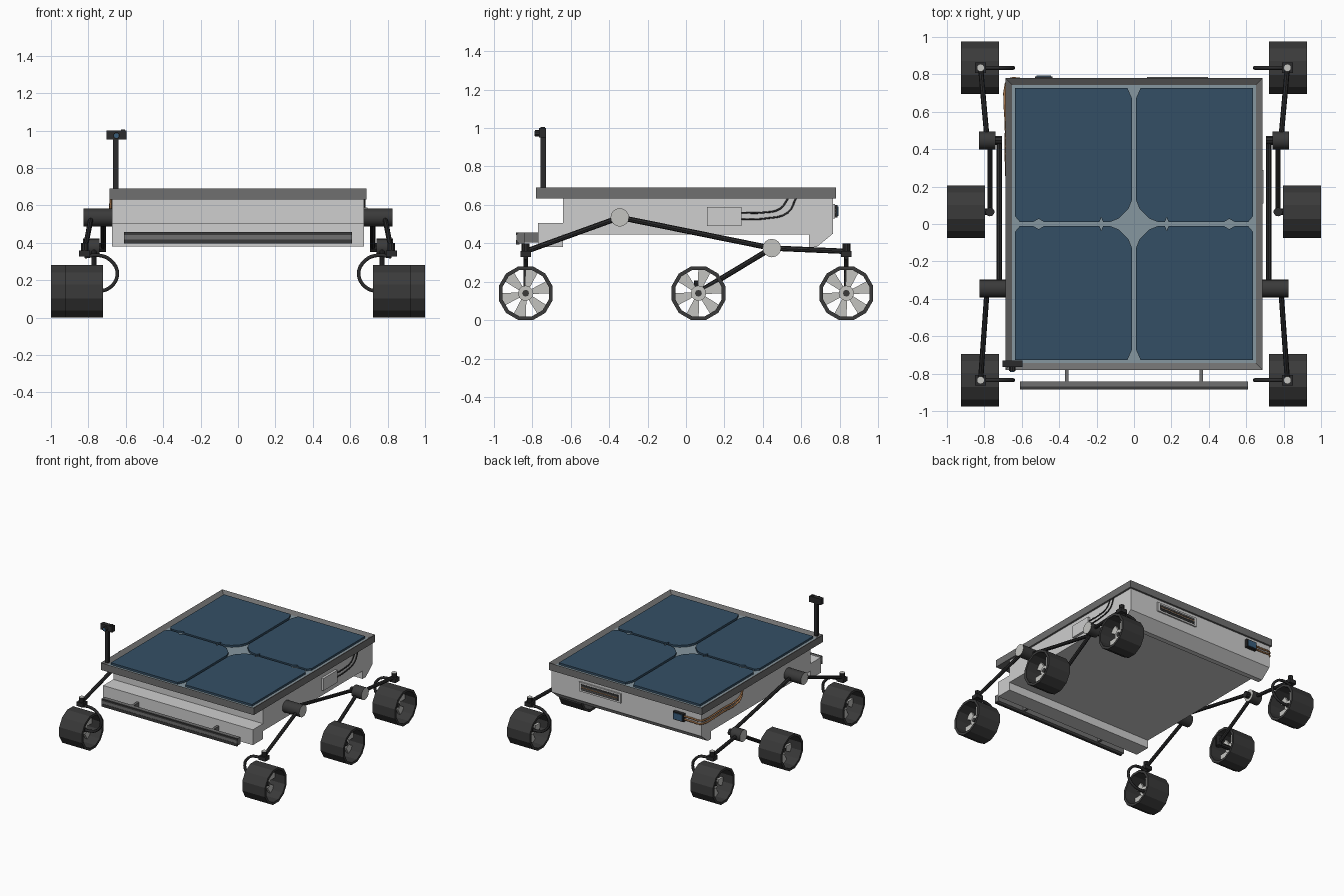
import bpy, bmesh, math
from mathutils import Vector, Matrix

if "Cube" in bpy.data.objects:
    bpy.data.objects.remove(bpy.data.objects["Cube"])


def material(name, r, g, b):
    m = bpy.data.materials.new(name)
    m.diffuse_color = (r, g, b, 1)
    m.use_nodes = True
    m.node_tree.nodes["Principled BSDF"].inputs["Base Color"].default_value = m.diffuse_color
    return m


BODY = material("pale_grey_body", 0.62, 0.62, 0.62)
FRAME = material("mid_grey_frame", 0.16, 0.16, 0.16)
CELL = material("solar_blue", 0.034, 0.078, 0.13)
DUST = material("dusty_grey", 0.24, 0.31, 0.35)
TYRE = material("tyre_dark", 0.042, 0.042, 0.042)
ARM = material("arm_black", 0.024, 0.024, 0.025)
METAL = material("joint_metal", 0.55, 0.55, 0.53)
LENS = material("lens_blue", 0.04, 0.11, 0.2)
COPPER = material("copper_cable", 0.42, 0.2, 0.08)


def finish(name, bm, *mats):
    bmesh.ops.recalc_face_normals(bm, faces=bm.faces)
    me = bpy.data.meshes.new(name)
    bm.to_mesh(me)
    bm.free()
    for m in mats:
        me.materials.append(m)
    ob = bpy.data.objects.new(name, me)
    bpy.context.collection.objects.link(ob)
    return ob


def box(name, lo, hi, mat):
    """Box between two corners."""
    lo, hi = Vector(lo), Vector(hi)
    bm = bmesh.new()
    size = Vector([abs(v) for v in hi - lo])
    bmesh.ops.create_cube(bm, size=1, matrix=Matrix.Translation((lo + hi) / 2) @ Matrix.Diagonal((*size, 1)))
    return finish(name, bm, mat)


def rod(name, a, b, r, mat, sides=8, cap=None):
    """Cylinder from a to b, with an optional cap colour."""
    a, b = Vector(a), Vector(b)
    bm = bmesh.new()
    rot = (b - a).to_track_quat('Z', 'Y').to_matrix().to_4x4()
    bmesh.ops.create_cone(bm, cap_ends=True, segments=sides, radius1=r, radius2=r, depth=(b - a).length,
                          matrix=Matrix.Translation((a + b) / 2) @ rot)
    if cap:
        for f in bm.faces:
            f.material_index = int(len(f.verts) > 4)
    ob = finish(name, bm, mat, cap or mat)
    if sides >= 12:
        for p in ob.data.polygons:
            p.use_smooth = len(p.vertices) == 4
        ob.data.set_sharp_from_angle(angle=math.radians(40))
    return ob


def prism(name, pts, offset, mat):
    """Extrude a flat outline along an offset."""
    bm = bmesh.new()
    f = bm.faces.new([bm.verts.new(p) for p in pts])
    top = bmesh.ops.extrude_face_region(bm, geom=[f])["geom"]
    bmesh.ops.translate(bm, verts=[v for v in top if isinstance(v, bmesh.types.BMVert)], vec=offset)
    return finish(name, bm, mat)


def pipe(name, pts, r, mat):
    """Bent round tube through the points."""
    cu = bpy.data.curves.new(name, 'CURVE')
    cu.dimensions = '3D'
    cu.bevel_depth, cu.bevel_resolution, cu.resolution_u = r, 1, 4
    cu.use_fill_caps = True
    sp = cu.splines.new('BEZIER')
    sp.bezier_points.add(len(pts) - 1)
    for bp, p in zip(sp.bezier_points, pts):
        bp.co = p
        bp.handle_left_type = bp.handle_right_type = 'AUTO'
    tmp = bpy.data.objects.new(name + "_path", cu)
    bpy.context.collection.objects.link(tmp)
    bpy.context.view_layer.update()
    me = bpy.data.meshes.new_from_object(tmp.evaluated_get(bpy.context.evaluated_depsgraph_get()))
    bpy.data.objects.remove(tmp)
    me.materials.clear()
    me.materials.append(mat)
    ob = bpy.data.objects.new(name, me)
    bpy.context.collection.objects.link(ob)


# hull: side outline with front step and lowered lips
outline = [(-.64, .64), (-.64, .505), (-.77, .505), (-.77, .38), (-.64, .38), (-.64, .445),
           (.64, .445), (.64, .38), (.68, .38), (.765, .45), (.765, .64)]
prism("hull", [(-.673, y, z) for y, z in outline], (1.346, 0, 0), BODY)

# deck tray: slab with a recessed top
bm = bmesh.new()
bmesh.ops.create_cube(bm, size=1, matrix=Matrix.Translation((0, 0, .661)) @ Matrix.Diagonal((1.376, 1.56, .058, 1)))
bm.normal_update()
top = max(bm.faces, key=lambda f: f.calc_center_median().z)
bmesh.ops.inset_region(bm, faces=[top], thickness=.052)
bmesh.ops.translate(bm, verts=top.verts, vec=(0, 0, -.022))
top.material_index = 1
finish("deck_tray", bm, FRAME, DUST)

# four solar panels, trimmed towards the dusty seams
quarter = [(.01, .13), (.03, .08), (.08, .03), (.13, .01), (.165, .01), (.175, .035), (.185, .01),
           (.48, .01), (.51, .028), (.54, .01), (.61, .01), (.635, .04), (.635, .727), (.035, .727), (.01, .67)]
for sx in (-1, 1):
    for sy in (-1, 1):
        prism("solar_panel", [(sx * x, sy * y, .667) for x, y in quarter], (0, 0, .017), CELL)

# camera mast
box("mast_pole", (-.668, -.757, .69), (-.64, -.73, .96), ARM)
box("mast_head", (-.702, -.765, .952), (-.597, -.73, 1.0), ARM)
box("mast_cap", (-.625, -.757, .99), (-.605, -.735, 1.006), ARM)
rod("camera_barrel", (-.65, -.76, .973), (-.65, -.787, .973), .018, ARM, 10)
rod("camera_lens", (-.65, -.785, .973), (-.65, -.79, .973), .013, LENS, 10)

# front bar with two brackets
bar = [(-.842, .40), (-.842, .457), (-.868, .457), (-.882, .442), (-.882, .418), (-.868, .40)]
prism("front_bar", [(-.61, y, z) for y, z in bar], (1.22, 0, 0), FRAME)
box("front_bar_upper_rail", (-.61, -.884, .442), (.61, -.868, .457), TYRE)
box("front_bar_lower_rail", (-.61, -.884, .395), (.61, -.868, .418), TYRE)
for s in (-1, 1):
    box("bar_bracket", (s * .36 - .01, -.85, .405), (s * .36 + .01, -.765, .455), FRAME)

# right side box and its cables
box("side_box", (.67, .11, .49), (.692, .29, .59), BODY)
pipe("side_cable", [(.678, .28, .56), (.678, .40, .56), (.678, .49, .58), (.678, .535, .64)], .005, ARM)
pipe("side_cable", [(.678, .28, .525), (.678, .42, .53), (.678, .53, .56), (.678, .575, .64)], .005, ARM)

# rear vent
box("vent_frame", (.045, .76, .53), (.42, .776, .605), BODY)
box("vent_opening", (.065, .775, .543), (.40, .779, .592), TYRE)
for z in (.556, .574):
    box("vent_slat", (.07, .777, z), (.395, .785, z + .007), FRAME)
box("vent_glow", (.07, .777, .566), (.395, .782, .571), COPPER)

# rear socket and copper cables round the left corner
box("rear_socket", (-.53, .76, .535), (-.435, .789, .6), ARM)
box("rear_socket_face", (-.52, .787, .543), (-.445, .794, .592), LENS)
for z in (.552, .578):
    pipe("copper_cable", [(-.52, .774, z), (-.60, .774, z), (-.665, .774, z), (-.684, .75, z), (-.684, .5, z),
                          (-.684, .33, z), (-.682, .27, z + .02), (-.68, .24, .64)], .007, COPPER)


def wheel(x, y):
    """Open 12-sided tyre with tapered spokes and a hub."""
    zc, r, w = .14, .14 / math.cos(math.pi / 12), .102
    bm = bmesh.new()
    prof = [bm.verts.new((px, 0, pr)) for px, pr in ((-w, r), (w, r), (w, r - .02), (-w, r - .02))]
    edges = [bm.edges.new((prof[i], prof[(i + 1) % 4])) for i in range(4)]
    bmesh.ops.spin(bm, geom=prof + edges, cent=(0, 0, 0), axis=(1, 0, 0), angle=math.tau, steps=12)
    bmesh.ops.remove_doubles(bm, verts=bm.verts, dist=1e-4)
    bmesh.ops.transform(bm, verts=bm.verts,
                        matrix=Matrix.Translation((x, y, zc)) @ Matrix.Rotation(math.pi / 12, 4, 'X'))
    finish("tyre", bm, TYRE)
    for k in range(6):
        a = k * math.tau / 6 + math.pi / 12
        c, s = math.cos(a), math.sin(a)
        pts = [(x - .01, y + u * c - v * s, zc + u * s + v * c)
               for u, v in ((.02, -.01), (.125, -.034), (.125, .034), (.02, .01))]
        prism("wheel_spoke", pts, (.02, 0, 0), METAL)
    rod("wheel_hub", (x - .03, y, zc), (x + .03, y, zc), .04, METAL, 12)
    rod("axle_cap", (x - .036, y, zc), (x + .036, y, zc), .018, TYRE, 8)


# suspension and wheels on both sides
for s in (-1, 1):
    def P(x, y, z):
        return (s * x, y, z)

    rod("rocker_joint", P(.665, -.345, .535), P(.825, -.345, .535), .048, TYRE, 16, METAL)
    rod("bogie_joint", P(.74, .447, .375), P(.83, .447, .375), .048, TYRE, 16, METAL)
    rod("bogie_pin", P(.705, .447, .375), P(.75, .447, .375), .025, ARM, 10)
    rod("rocker_front_arm", P(.785, -.345, .535), P(.82, -.835, .358), .014, ARM)
    rod("rocker_rear_arm", P(.72, -.345, .535), P(.72, .46, .372), .014, ARM)
    rod("bogie_rear_arm", P(.785, .447, .375), P(.82, .835, .358), .014, ARM)
    rod("bogie_middle_arm", P(.77, .447, .375), P(.77, .065, .145), .014, ARM)
    rod("middle_motor", P(.77, .065, .12), P(.77, .065, .205), .024, ARM, 10)
    rod("middle_axle", P(.76, .065, .14), P(.88, .065, .14), .018, ARM)
    wheel(s * .898, .065)
    for y in (-.835, .835):
        wheel(s * .823, y)
        box("steering_block", P(.79, y - .028, .328), P(.85, y + .028, .36), ARM)
        rod("steering_post", P(.82, y, .35), P(.82, y, .398), .021, ARM, 10, METAL)
        # curved fork over the tyre to the hub
        pipe("wheel_fork", [P(.82, y, .325), P(.745, y, .333), P(.68, y, .305), P(.645, y, .235),
                            P(.68, y, .165), P(.745, y, .14), P(.82, y, .14)], .011, ARM)
